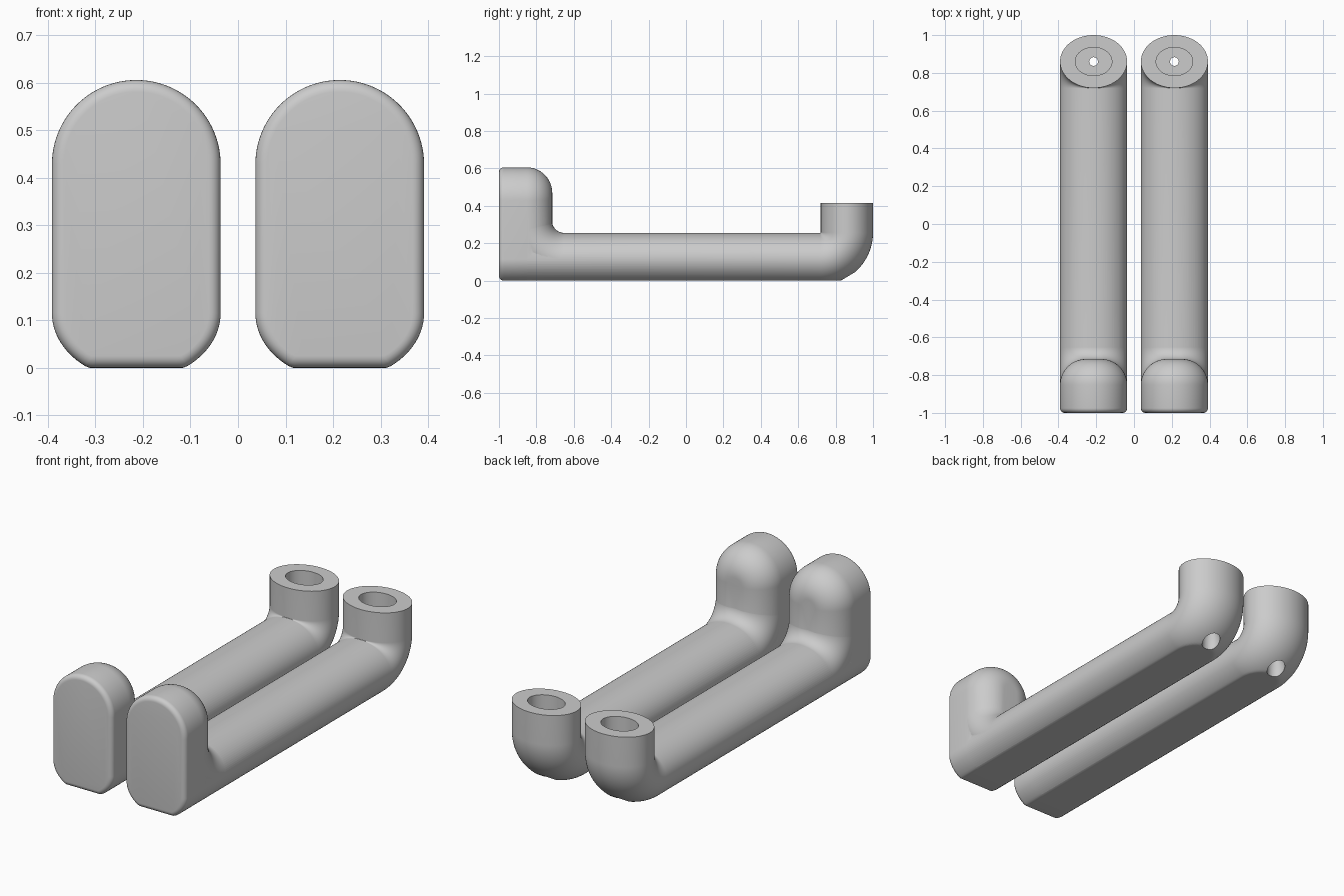
import bpy, bmesh, math

if "Cube" in bpy.data.objects:
    bpy.data.objects.remove(bpy.data.objects["Cube"])

CX, RX, R = 0.214, 0.1775, 0.14      # hook centre, half width, half thickness
ZC = 0.115                           # height of the bar axis
RF = 0.137                           # rounding of the post's back edge
N = 96
grey = bpy.data.materials.new("light_grey")
grey.diffuse_color = (0.6, 0.6, 0.6, 1)
grey.use_nodes = True
grey.node_tree.nodes["Principled BSDF"].inputs["Base Color"].default_value = grey.diffuse_color


def loft(name, rings):
    """Skin a list of equal-length rings and cap both ends."""
    bm = bmesh.new()
    loops = [[bm.verts.new(p) for p in ring] for ring in rings]
    n = len(loops[0])
    for a, b in zip(loops, loops[1:]):
        for i in range(n):
            j = (i + 1) % n
            bm.faces.new((a[i], a[j], b[j], b[i]))
    bm.faces.new(loops[0][::-1])
    bm.faces.new(loops[-1])
    bmesh.ops.recalc_face_normals(bm, faces=bm.faces)
    me = bpy.data.meshes.new(name)
    bm.to_mesh(me)
    bm.free()
    me.materials.append(grey)
    ob = bpy.data.objects.new(name, me)
    bpy.context.collection.objects.link(ob)
    return ob


def tube_ring(y, z, ang, k=1.0, low=0.0, square=0.0):
    """Oval section turned by ang, flat underneath; square fills out its inner half."""
    out = []
    for i in range(N):
        t = 2 * math.pi * i / N
        c, s = math.cos(t), math.sin(t)
        x, v = RX * k * c, R * k * s
        if s > 0:
            full = math.copysign(RX - RF * (1 - abs(c)), c) * k
            x += (full - x) * square * min(1, abs(c) * 8)
        out.append((CX + x, y - v * math.sin(ang), max(z + v * math.cos(ang), low)))
    return out


def post_ring(y, d, low):
    """Upright section inset by d: half circle on top, half oval at the base."""
    out = []
    r = RX - d
    for i in range(N + 2):
        top = i <= N // 2
        t = 2 * math.pi * (i if top else i - 1) / N
        z = 0.428 + r * math.sin(t) if top else ZC + (R - min(d, 0.13)) * math.sin(t)
        out.append((CX + r * math.cos(t), y, max(z, low)))
    return out


def vertical(name, stages):
    """Upright turned shape from (z, x radius, y radius) stages."""
    return loft(name, [[(CX + rx * math.cos(2 * math.pi * i / 48),
                         0.86 + ry * math.sin(2 * math.pi * i / 48), z)
                        for i in range(48)] for z, rx, ry in stages])


# Bar with the sharp elbow and upright end at the back
rings = [tube_ring(-0.86, ZC, 0, 0.999)]
for i in range(37):
    a = math.pi / 2 * i / 36
    rings.append(tube_ring(0.718 + 0.142 * math.sin(a), 0.257 - 0.142 * math.cos(a), a))
rings.append(tube_ring(0.86, 0.415, math.pi / 2))
hook = loft("hooks", rings)

# Filleted bend between the bar and the front post
rings = []
for i in range(25):
    a = math.pi / 2 * i / 24
    rings.append(tube_ring(-0.65 - 0.206 * math.sin(a), 0.32 - 0.205 * math.cos(a), -a,
                           0.9985, 0.0006, math.sin(a) ** 2))
bend = loft("front_bend", rings)

# Front post: rounded front edge, straight block, rounded back
B = 0.025
rings = []
for i in range(7):
    a = math.pi / 2 * i / 6
    d = B * (1 - math.sin(a))
    rings.append(post_ring(-1 + B * (1 - math.cos(a)), d, d))
for i in range(21):
    a = math.pi / 2 * i / 20
    rings.append(post_ring(-0.852 + RF * math.sin(a), RF * (1 - math.cos(a)), 0.0012))
post = loft("front_post", rings)

# Cutters: oval pocket and drain hole
pocket = vertical("pocket_cutter", [(0.15, 0.097, 0.075), (0.6, 0.097, 0.075)])
drain = vertical("drain_cutter", [(-0.1, 0.045, 0.045), (0.06, 0.045, 0.045),
                                  (0.1, 0.023, 0.023), (0.3, 0.023, 0.023)])

for ob, op in ((pocket, 'DIFFERENCE'), (drain, 'DIFFERENCE'),
               (bend, 'UNION'), (post, 'UNION')):
    m = hook.modifiers.new(ob.name, 'BOOLEAN')
    m.operation, m.solver, m.object = op, 'EXACT', ob
    ob.hide_render = True

# Second hook by mirroring
m = hook.modifiers.new("mirror", 'MIRROR')
m.use_mirror_merge = False

bpy.context.view_layer.objects.active = hook
hook.select_set(True)
bpy.ops.object.convert(target='MESH')
for ob in (bend, post, pocket, drain):
    bpy.data.objects.remove(ob)
bpy.ops.object.shade_smooth_by_angle(angle=math.radians(35))
